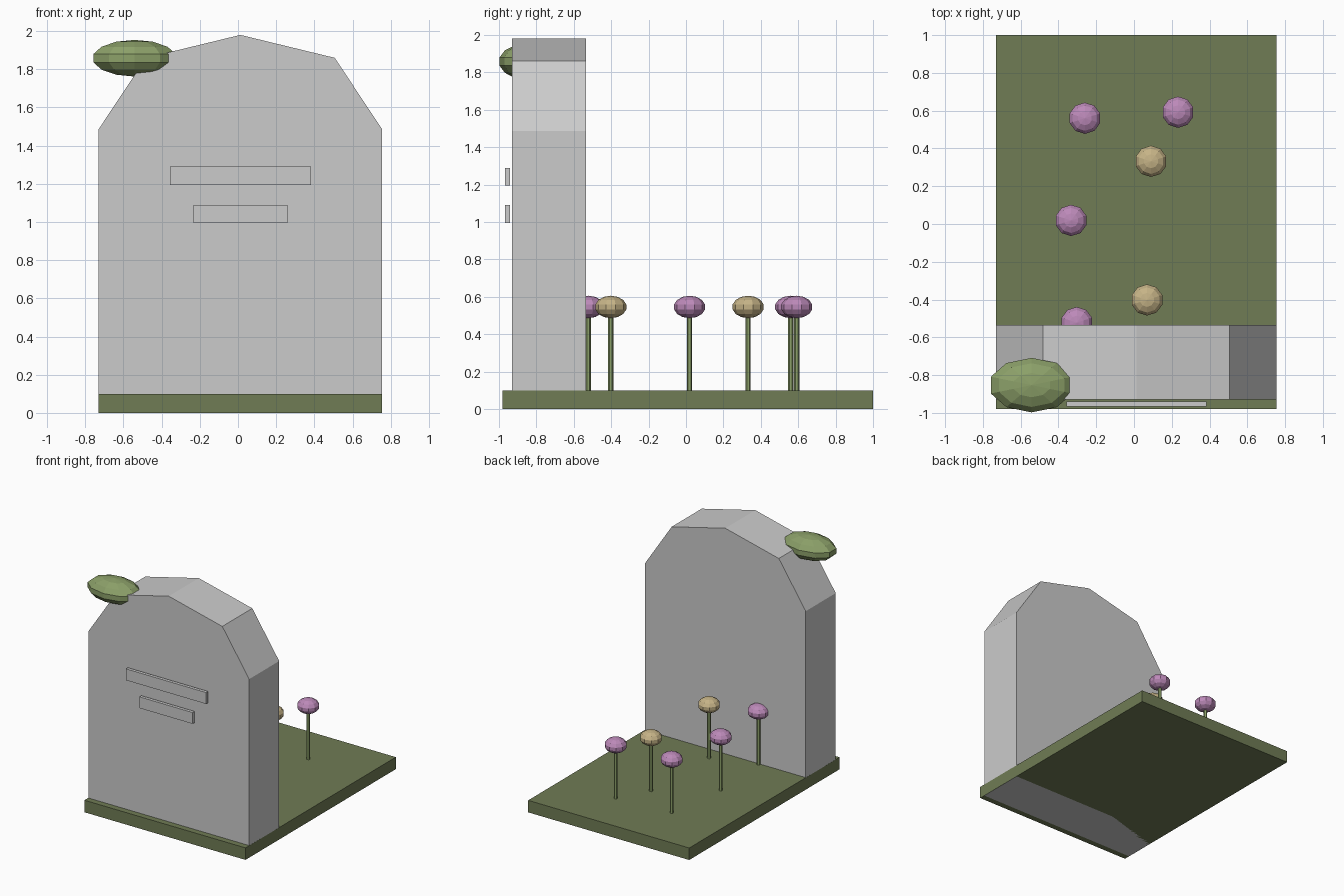
import bpy, bmesh
from mathutils import Matrix, Vector

if "Cube" in bpy.data.objects:
    bpy.data.objects.remove(bpy.data.objects["Cube"])


def material(name, rgb):
    m = bpy.data.materials.new(name)
    m.diffuse_color = (*rgb, 1)
    m.use_nodes = True
    m.node_tree.nodes["Principled BSDF"].inputs["Base Color"].default_value = m.diffuse_color
    return m


grass = material("grass", (0.16, 0.20, 0.09))
leaf = material("leaf", (0.26, 0.35, 0.14))
pink = material("pink", (0.50, 0.25, 0.48))
cream = material("cream", (0.56, 0.45, 0.24))


def finish(name, bm, mat=None):
    bmesh.ops.recalc_face_normals(bm, faces=bm.faces)
    mesh = bpy.data.meshes.new(name)
    bm.to_mesh(mesh)
    bm.free()
    if mat:
        mesh.materials.append(mat)
    ob = bpy.data.objects.new(name, mesh)
    bpy.context.collection.objects.link(ob)
    return ob


def box(name, lo, hi, mat=None):
    lo, hi = Vector(lo), Vector(hi)
    bm = bmesh.new()
    bmesh.ops.create_cube(bm, size=1, matrix=Matrix.Translation((lo + hi) / 2)
                          @ Matrix.Diagonal((*(hi - lo), 1)))
    return finish(name, bm, mat)


def blob(name, centre, radii, mat):
    bm = bmesh.new()
    bmesh.ops.create_uvsphere(bm, u_segments=10, v_segments=7, radius=1,
                              matrix=Matrix.Translation(centre) @ Matrix.Diagonal((*radii, 1)))
    return finish(name, bm, mat)


def stem(name, x, y, z0, z1, r, mat):
    bm = bmesh.new()
    bmesh.ops.create_cone(bm, cap_ends=True, segments=6, radius1=r, radius2=r, depth=z1 - z0,
                          matrix=Matrix.Translation((x, y, (z0 + z1) / 2)))
    return finish(name, bm, mat)


# grass plot
box("grass_plot", (-0.73, -0.98, 0), (0.755, 1.0, 0.1), grass)

# headstone: faceted arch profile pulled through its thickness
cx = 0.0125
half = [(0.742, 0), (0.742, 1.487), (0.494, 1.86)]
profile = [(cx + x, z) for x, z in half] + [(cx, 1.98)] + [(cx - x, z) for x, z in reversed(half)]
bm = bmesh.new()
front = bm.faces.new([bm.verts.new((x, -0.93, z)) for x, z in profile])
ext = bmesh.ops.extrude_face_region(bm, geom=[front], use_keep_orig=True)
bmesh.ops.translate(bm, vec=(0, 0.395, 0),
                    verts=[v for v in ext["geom"] if isinstance(v, bmesh.types.BMVert)])
finish("headstone", bm)

# inscription bars
box("upper_bar", (-0.357, -0.967, 1.195), (0.383, -0.941, 1.29))
box("lower_bar", (-0.232, -0.967, 0.996), (0.258, -0.941, 1.09))

# moss clump on the shoulder
blob("moss", (-0.542, -0.853, 1.858), (0.233, 0.148, 0.096), leaf)

# flowers
flowers = [(-0.26, 0.56, pink), (0.233, 0.592, pink), (0.09, 0.332, cream),
           (-0.333, 0.019, pink), (0.069, -0.402, cream), (-0.303, -0.522, pink)]
for i, (x, y, mat) in enumerate(flowers):
    stem(f"stem_{i}", x, y, 0.1, 0.5, 0.014, leaf)
    blob(f"flower_head_{i}", (x, y, 0.546), (0.087, 0.085, 0.06), mat)
